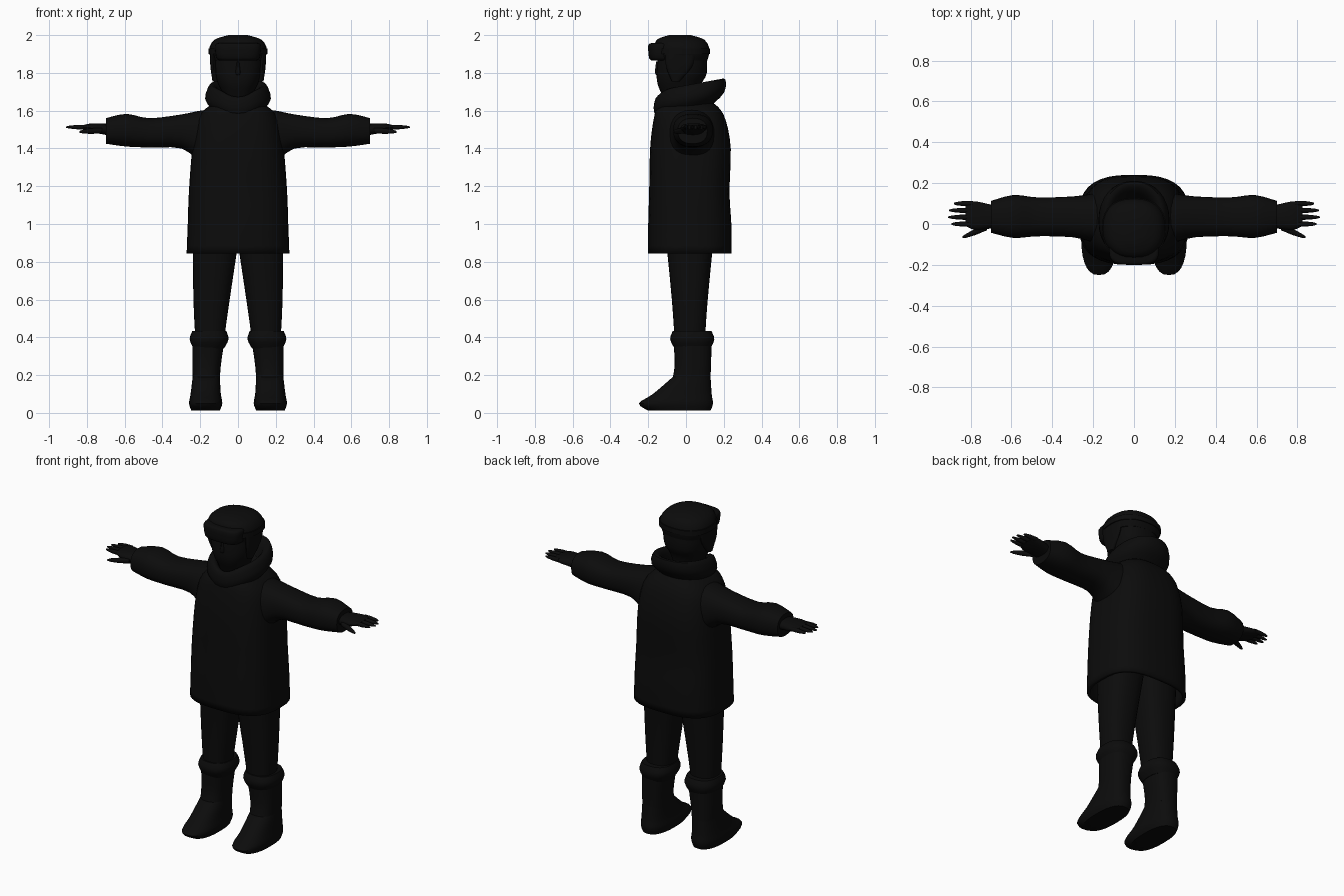
import bpy, bmesh, math
from mathutils import Vector

cube = bpy.data.objects.get("Cube")
if cube:
    bpy.data.objects.remove(cube, do_unlink=True)

black = bpy.data.materials.new("matte black")
black.use_nodes = True
black.diffuse_color = (0.0035, 0.0035, 0.0035, 1)
bsdf = black.node_tree.nodes["Principled BSDF"]
bsdf.inputs["Base Color"].default_value = black.diffuse_color
bsdf.inputs["Roughness"].default_value = 0.9


def level(z, half, front, back, middle=0):
    """Horizontal cross-section: place along z, centre and half size in x, then y."""
    return Vector((z, middle, half, (front + back) / 2, (back - front) / 2))


def slice_x(x, middle, half, bottom, top):
    """Upright cross-section of an arm: place along x, then sizes in y and z."""
    return Vector((x, middle, half, (bottom + top) / 2, (top - bottom) / 2))


def smooth_path(rings, steps):
    """Fill in cross-sections along a smooth curve through the given ones."""
    padded = [rings[0], *rings, rings[-1]]
    path = []
    for before, start, end, after in zip(padded, padded[1:], padded[2:], padded[3:]):
        for step in range(steps):
            t = step / steps
            bend_in, bend_out = (end - before) / 2, (after - start) / 2
            gap = end - start
            path.append(start + t * (bend_in + t * (3 * gap - 2 * bend_in - bend_out
                                                    + t * (bend_in + bend_out - 2 * gap))))
    return path + [rings[-1]]


def squared(value, power):
    return math.copysign(abs(value) ** (2 / power), value)


def loft(name, rings, along="z", power=2.4, sides=28, steps=3,
         mirror=False, tilt=0, dip=0, hollow=False):
    """Skin rounded-box cross-sections into one smooth object."""
    bm = bmesh.new()
    loops = []
    for place, mid_a, half_a, mid_b, half_b in smooth_path(rings, steps):
        loop = []
        for i in range(sides):
            angle = math.tau * i / sides
            a = mid_a + half_a * squared(math.cos(angle), power)
            b = mid_b + half_b * squared(math.sin(angle), power)
            if along == "z":
                throat = dip * max(0, -math.sin(angle)) ** 6
                point = (a, b, place + tilt * b - throat)
            else:
                point = (place, a, b)
            loop.append(bm.verts.new(point))
        loops.append(loop)
    for low, high in zip(loops, loops[1:]):
        for i in range(sides):
            j = (i + 1) % sides
            bm.faces.new((low[i], low[j], high[j], high[i]))
    if not hollow:
        bm.faces.new(loops[0][::-1])
    bm.faces.new(loops[-1])
    bmesh.ops.recalc_face_normals(bm, faces=bm.faces)
    mesh = bpy.data.meshes.new(name)
    bm.to_mesh(mesh)
    bm.free()
    mesh.materials.append(black)
    obj = bpy.data.objects.new(name, mesh)
    bpy.context.collection.objects.link(obj)
    bpy.ops.object.select_all(action="DESELECT")
    obj.select_set(True)
    bpy.context.view_layer.objects.active = obj
    bpy.ops.object.shade_smooth_by_angle(angle=math.radians(45))
    if hollow:
        obj.modifiers.new("Cloth", "SOLIDIFY").thickness = 0.02
    if mirror:
        obj.modifiers.new("Mirror", "MIRROR")


# Coat body, open at the hem and pulled in slightly at the waist
loft("coat_body", [
    level(z=0.845, half=0.272, front=-0.2, back=0.24),
    level(z=1, half=0.266, front=-0.2, back=0.24),
    level(z=1.17, half=0.26, front=-0.195, back=0.23),
    level(z=1.4, half=0.242, front=-0.19, back=0.237),
    level(z=1.55, half=0.215, front=-0.172, back=0.21),
    level(z=1.62, half=0.16, front=-0.15, back=0.17),
    level(z=1.65, half=0.1, front=-0.1, back=0.12),
], power=2.8, sides=36, hollow=True)

# Sleeves, flared into the shoulder and puffed above the wrist
loft("sleeve", [
    slice_x(x=0.1, middle=0.03, half=0.14, bottom=1.3, top=1.61),
    slice_x(x=0.2, middle=0.03, half=0.12, bottom=1.33, top=1.6),
    slice_x(x=0.3, middle=0.035, half=0.1, bottom=1.4, top=1.58),
    slice_x(x=0.47, middle=0.035, half=0.095, bottom=1.405, top=1.56),
    slice_x(x=0.59, middle=0.037, half=0.105, bottom=1.41, top=1.583),
    slice_x(x=0.7, middle=0.035, half=0.078, bottom=1.425, top=1.56),
], along="x", mirror=True)

# Hands
loft("palm", [
    slice_x(x=0.66, middle=0.035, half=0.05, bottom=1.465, top=1.53),
    slice_x(x=0.77, middle=0.04, half=0.07, bottom=1.485, top=1.533),
    slice_x(x=0.825, middle=0.05, half=0.06, bottom=1.503, top=1.522),
], along="x", sides=16, mirror=True)


def finger(name, root, tip, radius):
    rings = []
    for t in (0, 0.5, 0.85, 1):
        x, y, z = Vector(root).lerp(Vector(tip), t)
        r = radius * (1 - 0.7 * t ** 4)
        rings.append(slice_x(x, y, r, z - r, z + r))
    loft(name, rings, along="x", power=2, sides=10, steps=1, mirror=True)


reaches = {"index": 0.895, "middle": 0.91, "ring": 0.905, "little": 0.882}
for number, (name, reach) in enumerate(reaches.items()):
    y = number / 30
    finger(name + "_finger", (0.79, y, 1.513), (reach, y, 1.513), radius=0.013)
finger("thumb", (0.72, -0.015, 1.495), (0.84, -0.065, 1.488), radius=0.016)

# Trousers
loft("trouser_leg", [
    level(z=0.38, middle=0.15, half=0.075, front=-0.06, back=0.1),
    level(z=0.6, middle=0.14, half=0.096, front=-0.075, back=0.115),
    level(z=0.96, middle=0.115, half=0.125, front=-0.11, back=0.15),
], mirror=True)

# Boots: rounded foot, narrow shaft and padded cuff
loft("boot_foot", [
    level(z=0.012, middle=0.172, half=0.075, front=-0.2, back=0.13),
    level(z=0.05, middle=0.171, half=0.088, front=-0.25, back=0.143),
    level(z=0.1, middle=0.171, half=0.08, front=-0.175, back=0.136),
    level(z=0.19, middle=0.168, half=0.072, front=-0.07, back=0.13),
], power=2.5, mirror=True)
loft("boot_shaft", [
    level(z=0.17, middle=0.168, half=0.072, front=-0.075, back=0.13),
    level(z=0.25, middle=0.166, half=0.075, front=-0.06, back=0.132),
    level(z=0.38, middle=0.157, half=0.085, front=-0.066, back=0.137),
], power=2.5, mirror=True)
loft("boot_cuff", [
    level(z=0.34, middle=0.155, half=0.08, front=-0.06, back=0.13),
    level(z=0.39, middle=0.153, half=0.103, front=-0.084, back=0.15),
    level(z=0.433, middle=0.152, half=0.09, front=-0.07, back=0.135),
], power=2.5, mirror=True)

# Folded collar, high at the back and dipping at the throat
loft("hood_collar", [
    level(z=1.6, half=0.13, front=-0.13, back=0.13),
    level(z=1.66, half=0.174, front=-0.17, back=0.202),
    level(z=1.73, half=0.15, front=-0.16, back=0.207),
    level(z=1.72, half=0.115, front=-0.125, back=0.165),
    level(z=1.66, half=0.1, front=-0.1, back=0.12),
], power=2.2, sides=32, tilt=0.18, dip=0.035)

# Head and neck
loft("head", [
    level(z=1.58, half=0.07, front=-0.08, back=0.06),
    level(z=1.68, half=0.08, front=-0.125, back=0.065),
    level(z=1.74, half=0.105, front=-0.15, back=0.08),
    level(z=1.8, half=0.126, front=-0.155, back=0.11),
    level(z=1.92, half=0.135, front=-0.145, back=0.11),
])
loft("nose", [
    level(z=1.785, half=0.008, front=-0.15, back=-0.1),
    level(z=1.8, half=0.017, front=-0.164, back=-0.1),
    level(z=1.86, half=0.008, front=-0.158, back=-0.1),
], sides=12)

# Hat with flaps over the ears
loft("hat", [
    level(z=1.865, half=0.138, front=-0.15, back=0.112),
    level(z=1.92, half=0.154, front=-0.165, back=0.125),
    level(z=1.975, half=0.125, front=-0.155, back=0.098),
    level(z=2, half=0.05, front=-0.09, back=0.025),
])
loft("ear_flap", [
    level(z=1.755, middle=0.12, half=0.015, front=-0.075, back=-0.035),
    level(z=1.83, middle=0.13, half=0.016, front=-0.105, back=0.03),
    level(z=1.9, middle=0.132, half=0.017, front=-0.11, back=0.05),
], sides=16, mirror=True)

# Goggles and their strap
loft("goggles", [
    level(z=1.865, half=0.095, front=-0.18, back=-0.05),
    level(z=1.88, half=0.115, front=-0.196, back=-0.05),
    level(z=1.945, half=0.122, front=-0.2, back=-0.05),
    level(z=1.957, half=0.105, front=-0.185, back=-0.05),
], power=3.2)
loft("goggle_strap", [
    level(z=1.9, half=0.157, front=-0.17, back=0.128),
    level(z=1.93, half=0.157, front=-0.17, back=0.128),
], steps=1)
